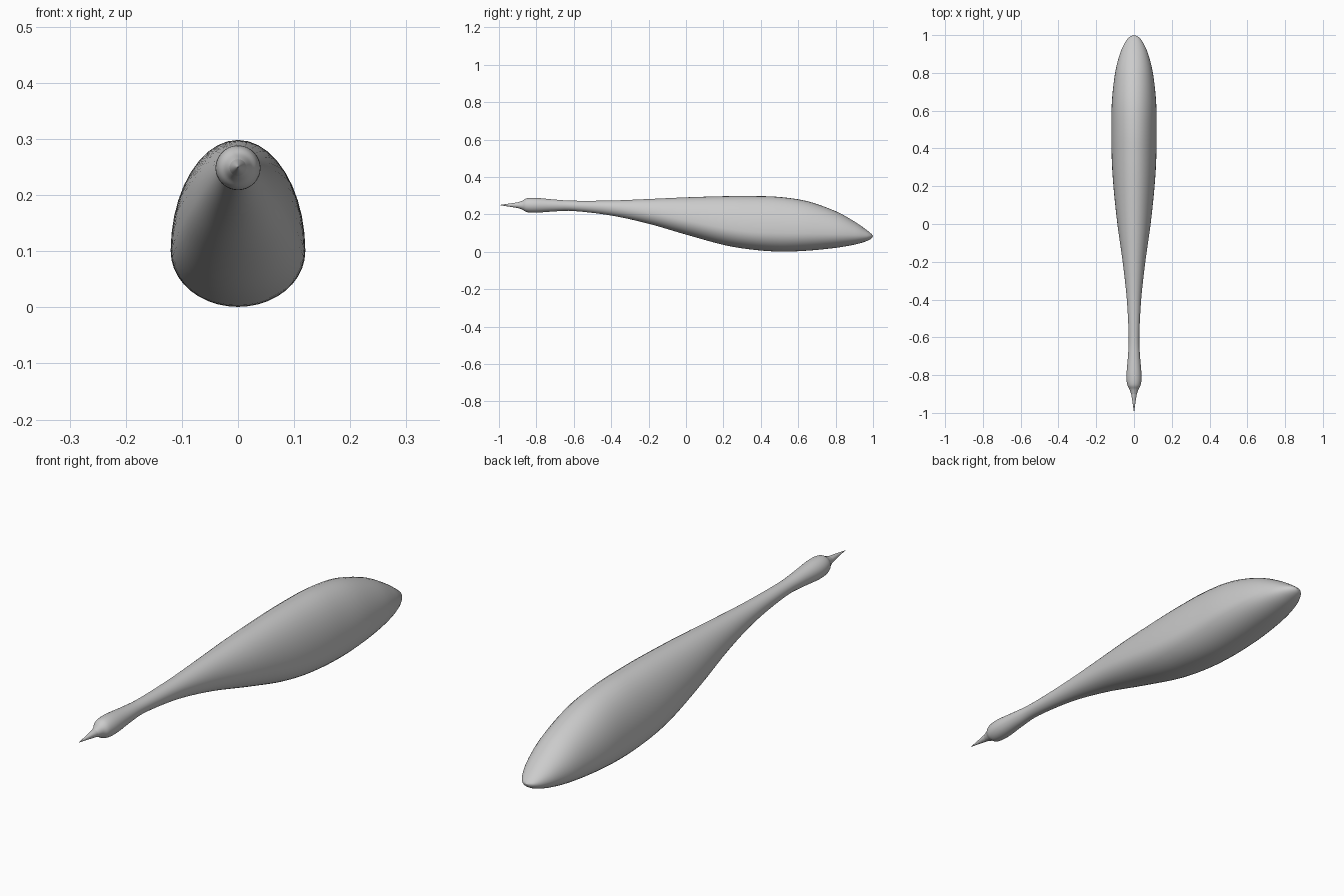
import bpy
import bmesh
import math

SIDES = 40   # points around each cross-section
STEPS = 5    # rings between two stations

cube = bpy.data.objects.get("Cube")
if cube:
    bpy.data.objects.remove(cube, do_unlink=True)


def make_material(name, color):
    mat = bpy.data.materials.new(name)
    mat.use_nodes = True
    mat.diffuse_color = color
    mat.node_tree.nodes["Principled BSDF"].inputs["Base Color"].default_value = color
    return mat


def spline(stations):
    """Smooth the station values with a Catmull-Rom curve."""
    result = []
    last = len(stations) - 1
    for i in range(last):
        a = stations[max(i - 1, 0)]
        b, c = stations[i], stations[i + 1]
        d = stations[min(i + 2, last)]
        for step in range(STEPS):
            t = step / STEPS
            result.append([
                q + t / 2 * (r - p + t * (2 * p - 5 * q + 4 * r - s
                                          + t * (3 * (q - r) + s - p)))
                for p, q, r, s in zip(a, b, c, d)])
    result.append(stations[last])
    return result


def egg_ring(bm, y, bottom, widest, top, half_width):
    """Cross-section with separate upper and lower half-ellipses."""
    ring = []
    for k in range(SIDES):
        angle = math.tau * k / SIDES
        rise = math.sin(angle)
        height = top - widest if rise > 0 else widest - bottom
        ring.append(bm.verts.new((half_width * math.cos(angle), y,
                                  widest + height * rise)))
    return ring


def loft(name, stations, material):
    bm = bmesh.new()
    rings = [egg_ring(bm, *values) for values in spline(stations)]
    for ring, following in zip(rings, rings[1:]):
        for k in range(SIDES):
            n = (k + 1) % SIDES
            bm.faces.new((ring[k], ring[n], following[n], following[k]))
    bm.faces.new(rings[0])
    bm.faces.new(rings[-1])
    bmesh.ops.remove_doubles(bm, verts=bm.verts, dist=0.0001)
    bmesh.ops.recalc_face_normals(bm, faces=bm.faces)
    mesh = bpy.data.meshes.new(name)
    bm.to_mesh(mesh)
    bm.free()
    mesh.materials.append(material)
    obj = bpy.data.objects.new(name, mesh)
    bpy.context.collection.objects.link(obj)
    bpy.ops.object.select_all(action="DESELECT")
    obj.select_set(True)
    bpy.context.view_layer.objects.active = obj
    bpy.ops.object.shade_smooth_by_angle(angle=math.radians(60))
    return obj


grey = make_material("plain grey", (0.6, 0.6, 0.6, 1))

# Head, neck, body and tail: y, bottom, widest height, top, half width
loft("body", [
    (-.9, .234, .249, .264, .015),
    (-.875, .225, .249, .273, .024),
    (-.85, .212, .249, .286, .036),
    (-.8, .209, .248, .288, .04),
    (-.7, .216, .248, .279, .032),
    (-.6, .218, .246, .273, .028),
    (-.4, .194, .235, .274, .038),
    (-.2, .15, .208, .282, .06),
    (0, .092, .168, .291, .088),
    (.2, .037, .127, .297, .109),
    (.35, .012, .106, .298, .118),
    (.5, .001, .1, .293, .12),
    (.65, .006, .098, .27, .117),
    (.8, .021, .094, .217, .1),
    (.9, .038, .089, .162, .075),
    (.96, .055, .085, .121, .048),
    (.99, .07, .085, .097, .024),
    (1, .085, .085, .085, 0),
], grey)

# Slim pointed beak
loft("beak", [
    (-.9, .234, .249, .264, .015),
    (-.95, .242, .25, .257, .007),
    (-1, .25, .25, .25, 0),
], grey)
